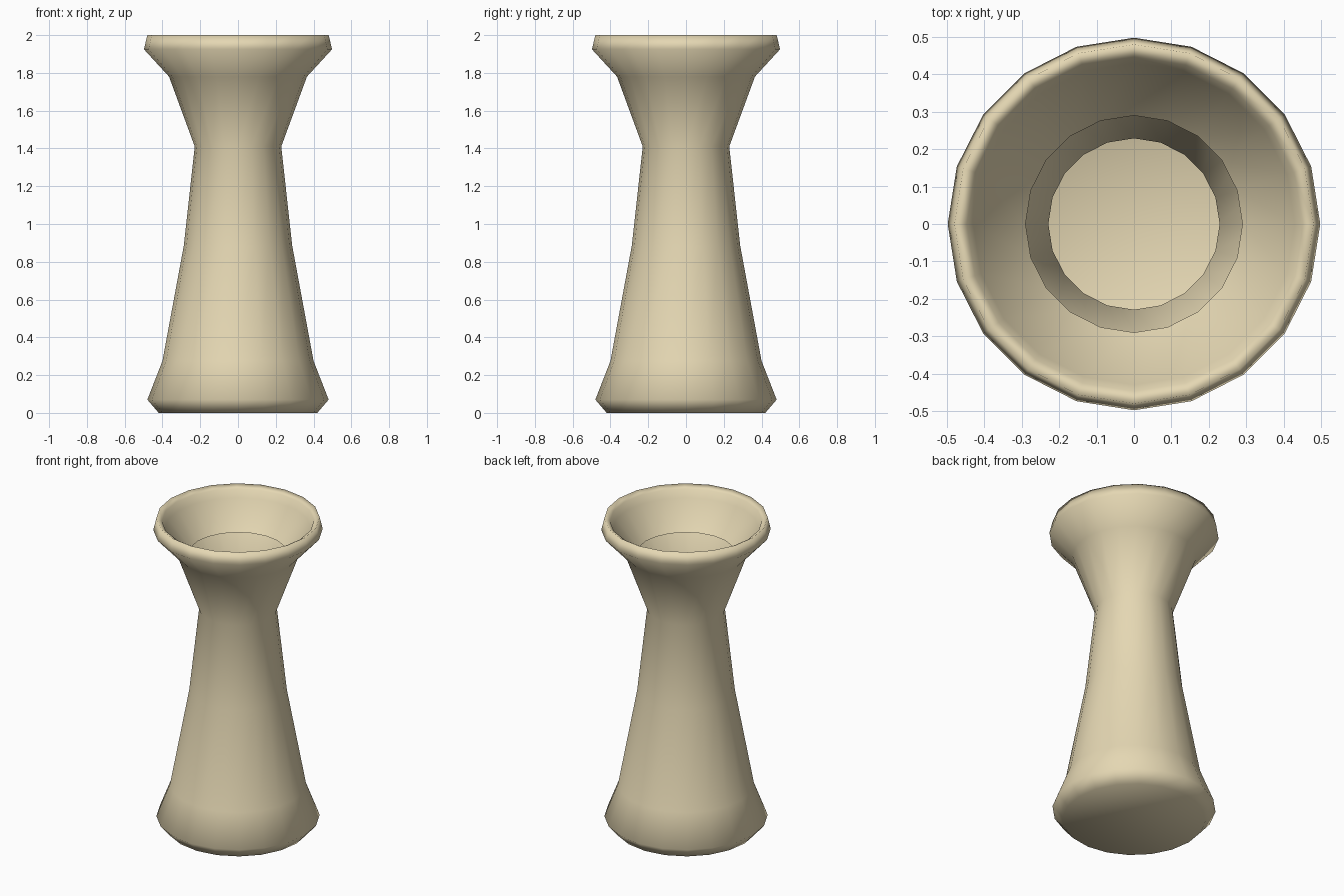
import bpy, bmesh
from math import cos, sin, tau

if "Cube" in bpy.data.objects:
    bpy.data.objects.remove(bpy.data.objects["Cube"])

SIDES = 20

# (radius, height): base, flared foot, narrow neck, wide rim, then down inside the cup
PROFILE = [
    (0.42, 0.00), (0.48, 0.07), (0.40, 0.275), (0.287, 0.885),
    (0.229, 1.41), (0.365, 1.78), (0.498, 1.925), (0.48, 2.00),
    (0.447, 1.98), (0.43, 1.93), (0.29, 1.77),
]


def lathe(name, profile, sides):
    """Turn a profile around z, closed at the bottom and open at the last ring."""
    bm = bmesh.new()
    rings = [[bm.verts.new((r * cos(tau * i / sides), r * sin(tau * i / sides), z))
              for i in range(sides)] for r, z in profile]
    bm.faces.new(rings[0][::-1])
    for low, high in zip(rings, rings[1:]):
        for i in range(sides):
            j = (i + 1) % sides
            bm.faces.new((low[i], low[j], high[j], high[i]))
    for face in bm.faces:
        face.smooth = True
    mesh = bpy.data.meshes.new(name)
    bm.to_mesh(mesh)
    bm.free()
    obj = bpy.data.objects.new(name, mesh)
    bpy.context.collection.objects.link(obj)
    return obj


# Hollow vase: the inner lip ends above the neck, leaving the inside open to the floor
vase = lathe("vase", PROFILE, SIDES)

# Clay colour
clay = bpy.data.materials.new("clay")
clay.diffuse_color = (0.78, 0.68, 0.45, 1)
clay.use_nodes = True
clay.node_tree.nodes["Principled BSDF"].inputs["Base Color"].default_value = clay.diffuse_color
vase.data.materials.append(clay)
